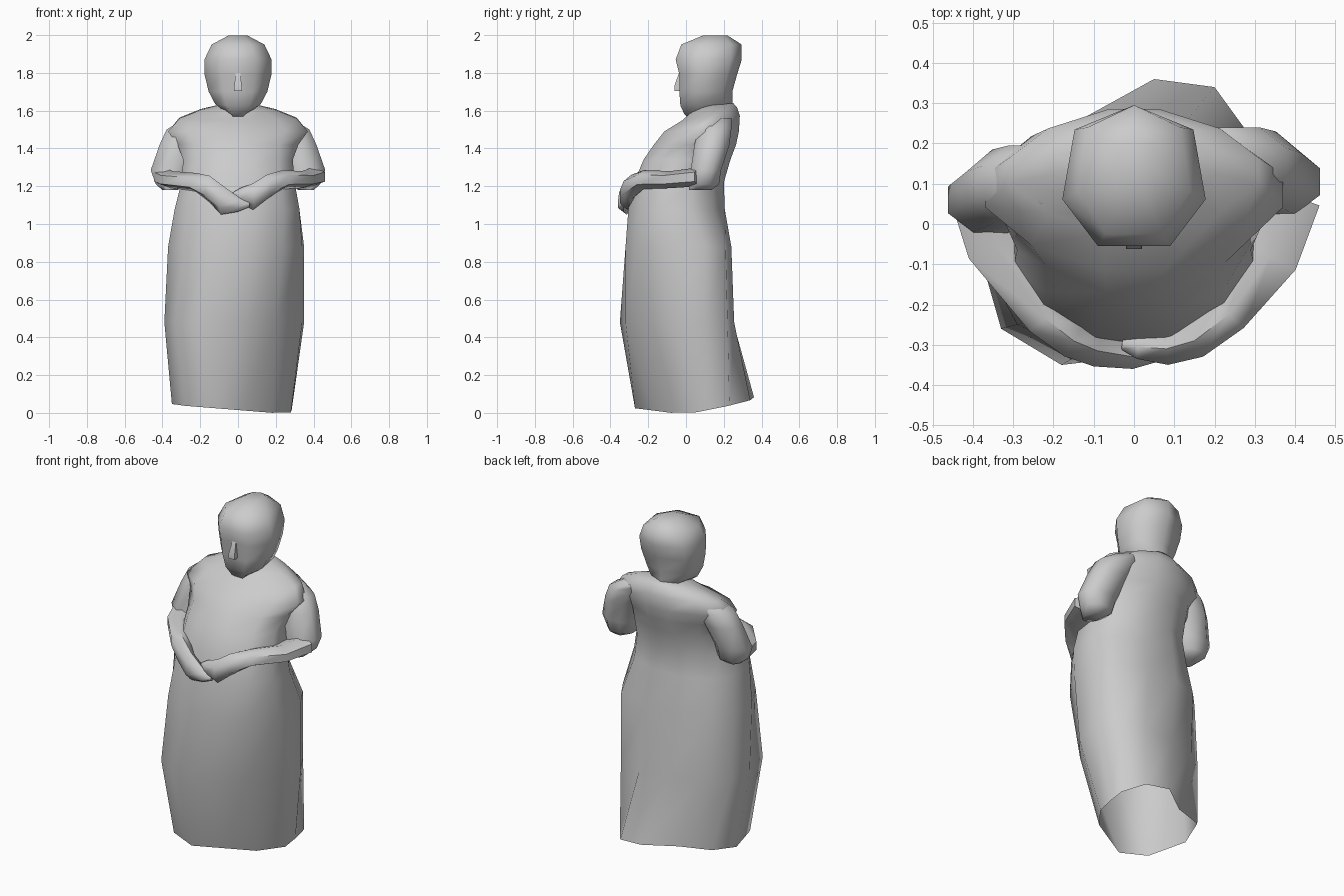
import bpy, bmesh, math
from mathutils import Vector

cube = bpy.data.objects.get("Cube")
if cube:
    bpy.data.objects.remove(cube, do_unlink=True)

stone = bpy.data.materials.new("plain_grey")
stone.use_nodes = True
grey = (0.6, 0.6, 0.6, 1)
stone.diffuse_color = grey
stone.node_tree.nodes["Principled BSDF"].inputs["Base Color"].default_value = grey


def loft(name, rings, angle=60, open_start=False):
    """Skin a list of equal-length point rings and close the ends."""
    bm = bmesh.new()
    loops = [[bm.verts.new(p) for p in ring] for ring in rings]
    for a, b in zip(loops, loops[1:]):
        for i in range(len(a)):
            j = (i + 1) % len(a)
            bm.faces.new((a[i], a[j], b[j], b[i]))
    start = bm.faces.new(loops[0])
    bm.faces.new(loops[-1])
    bmesh.ops.recalc_face_normals(bm, faces=bm.faces)
    if open_start:
        bm.faces.remove(start)
    mesh = bpy.data.meshes.new(name)
    bm.to_mesh(mesh)
    bm.free()
    mesh.materials.append(stone)
    obj = bpy.data.objects.new(name, mesh)
    bpy.context.collection.objects.link(obj)
    bpy.ops.object.select_all(action="DESELECT")
    obj.select_set(True)
    bpy.context.view_layer.objects.active = obj
    bpy.ops.object.shade_smooth_by_angle(angle=math.radians(angle))


def unit_ring(sides, power, turn):
    """Rounded outline stretched to fill -1..1; lower power is squarer."""
    points = []
    for i in range(sides):
        t = 2 * math.pi * i / sides + turn
        c, s = math.cos(t), math.sin(t)
        points.append((math.copysign(abs(c) ** power, c), math.copysign(abs(s) ** power, s)))
    lows = [min(axis) for axis in zip(*points)]
    highs = [max(axis) for axis in zip(*points)]
    return [tuple(2 * (p[k] - lows[k]) / (highs[k] - lows[k]) - 1 for k in (0, 1))
            for p in points]


def flat_ring(outline, z, left, right, front, back, slope=0.0):
    """Horizontal ring fitted to its extents; slope lifts the back edge."""
    cx, cy = (left + right) / 2, (front + back) / 2
    rx, ry = (right - left) / 2, (back - front) / 2
    return [Vector((cx + u * rx, cy + v * ry, z + slope * (cy + v * ry)))
            for u, v in outline]


# Robe skirt: uneven swept hem with a fold at the back, then hips
hem = [(0.285, 0.14), (0.28, 0.23), (0.20, 0.34), (0.05, 0.36), (-0.12, 0.24), (-0.30, 0.18),
       (-0.35, 0.02), (-0.28, -0.21), (-0.12, -0.27), (0.03, -0.175), (0.18, -0.08), (0.28, 0.05)]
knees = [(0.35, 0.10), (0.28, 0.22), (0.13, 0.255), (-0.06, 0.25), (-0.24, 0.20), (-0.37, 0.10),
         (-0.39, -0.05), (-0.33, -0.26), (-0.18, -0.35), (0.05, -0.32), (0.20, -0.22), (0.34, -0.06)]
hips = [(0.35, 0.10), (0.285, 0.21), (0.10, 0.24), (-0.10, 0.24), (-0.27, 0.18), (-0.365, 0.08),
        (-0.37, -0.10), (-0.29, -0.25), (-0.13, -0.32), (0.08, -0.32), (0.24, -0.26), (0.34, -0.10)]
robe = [[Vector((x, y, max(0, 0.015 + 0.2 * max(0, y) - 0.08 * x))) for x, y in hem],
        [Vector((x, y, 0.48)) for x, y in knees],
        [Vector((x, y, 0.88)) for x, y in hips]]

# Robe bodice: waist and chest, then broad shoulders with tapered sides
chest_outline = unit_ring(12, 0.9, math.pi / 12)
shoulder_outline = unit_ring(12, 1.2, math.pi / 12)
robe += [flat_ring(chest_outline, *row) for row in [
    (1.08, -0.335, 0.325, -0.305, 0.205),
    (1.22, -0.30, 0.30, -0.275, 0.20),
    (1.34, -0.29, 0.29, -0.225, 0.235),
]]
robe += [flat_ring(shoulder_outline, *row) for row in [
    (1.42, -0.32, 0.32, -0.17, 0.265),
    (1.49, -0.37, 0.37, -0.115, 0.28),
    (1.55, -0.31, 0.31, -0.02, 0.285, 0.08),
    (1.59, -0.20, 0.20, 0.03, 0.27, 0.1),
    (1.615, -0.10, 0.10, 0.06, 0.25, 0.1),
]]
loft("robe", robe, open_start=True)

# Head: seven-sided, with a pointed chin and full back of the hair
head_outline = unit_ring(7, 0.85, math.pi / 2)
loft("head", [flat_ring(head_outline, z, -half, half, front, back, slope)
              for z, half, front, back, slope in [
    (1.54, 0.03, 0.03, 0.25, 0.2),
    (1.585, 0.07, -0.01, 0.25, 0.15),
    (1.63, 0.12, -0.03, 0.245, 0.06),
    (1.70, 0.155, -0.035, 0.245, 0),
    (1.79, 0.177, -0.035, 0.27, 0),
    (1.87, 0.178, -0.055, 0.295, 0),
    (1.95, 0.14, -0.025, 0.295, 0),
    (1.998, 0.05, 0.09, 0.22, 0),
]])

# Nose: small wedge
loft("nose", [
    [Vector((x, y, z)) for x, y in ((-w, 0.0), (w, 0.0), (w, tip), (-w, tip))]
    for z, w, tip in ((1.705, 0.02, -0.062), (1.73, 0.02, -0.062), (1.80, 0.012, -0.037))
], 30)

# Upper sleeves: joined to the shoulders and tapering to the elbows
sleeve_outline = unit_ring(8, 1, math.pi / 8)
for label, side, shift in (("right", -1, -0.03), ("left", 1, 0.015)):
    rings = []
    for z, inner, outer, front, back in [
        (1.18, 0.32, 0.40, 0.0, 0.12),
        (1.21, 0.27, 0.435, 0.0, 0.16),
        (1.285, 0.25, 0.462, 0.01, 0.17),
        (1.42, 0.20, 0.415, 0.03, 0.215),
        (1.50, 0.15, 0.378, 0.05, 0.225),
        (1.56, 0.10, 0.28, 0.08, 0.225),
    ]:
        left, right = sorted((side * inner, side * outer))
        rings.append(flat_ring(sleeve_outline, z, left, right, front + shift, back + shift))
    loft("upper_arm_" + label, rings)


def limb(name, path):
    """Loft rings square to a path; each stop gives centre, half width, half height."""
    centres = [Vector(stop[0]) for stop in path]
    rings = []
    for i, (_, wide, high) in enumerate(path):
        along = centres[min(i + 1, len(path) - 1)] - centres[max(i - 1, 0)]
        along.z = 0
        across = along.normalized().cross(Vector((0, 0, 1)))
        rings.append([centres[i] + across * u * wide + Vector((0, 0, v * high))
                      for u, v in unit_ring(6, 1, math.pi / 6)])
    loft(name, rings)


# Forearms with broad, flattened hands resting across the belly
limb("forearm_right", [
    ((-0.39, 0.05, 1.25), 0.06, 0.05),
    ((-0.35, -0.05, 1.235), 0.07, 0.045),
    ((-0.22, -0.235, 1.22), 0.05, 0.05),
    ((-0.15, -0.29, 1.185), 0.045, 0.07),
    ((-0.09, -0.315, 1.13), 0.04, 0.08),
    ((0.0, -0.33, 1.105), 0.03, 0.04),
    ((0.06, -0.33, 1.105), 0.012, 0.015),
])
limb("forearm_left", [
    ((0.395, 0.07, 1.25), 0.07, 0.05),
    ((0.34, -0.08, 1.235), 0.07, 0.045),
    ((0.235, -0.225, 1.235), 0.05, 0.05),
    ((0.15, -0.29, 1.195), 0.045, 0.065),
    ((0.08, -0.31, 1.145), 0.04, 0.07),
    ((0.01, -0.305, 1.15), 0.03, 0.04),
    ((-0.03, -0.30, 1.15), 0.012, 0.015),
])
